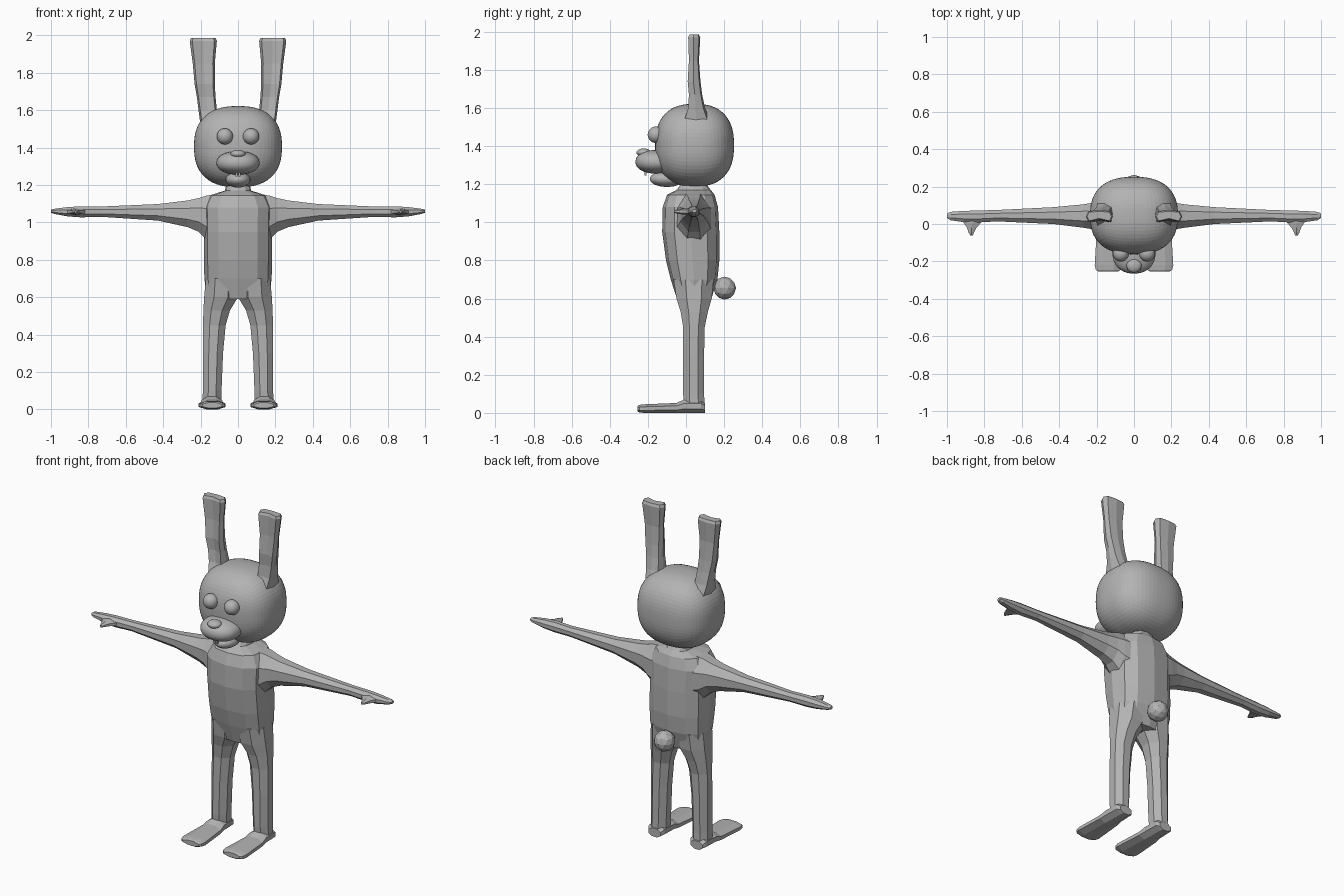
import bpy, bmesh, math
from mathutils import Vector

grey = bpy.data.materials.new("plain grey")
grey.diffuse_color = (0.45, 0.45, 0.45, 1)


def finish(bm, name, mirror=False, smooth=False):
    bmesh.ops.recalc_face_normals(bm, faces=bm.faces[:])
    me = bpy.data.meshes.new(name)
    bm.to_mesh(me)
    bm.free()
    ob = bpy.data.objects.new(name, me)
    bpy.context.collection.objects.link(ob)
    me.materials.append(grey)
    for p in me.polygons:
        p.use_smooth = smooth
    if mirror:
        ob.modifiers.new("mirror", 'MIRROR').use_mirror_merge = False
    return ob


# Loft of rounded rings; each ring is (position, a0, a1, b0, b1) across the axis
def loft(name, rings, axis='Z', n=8, half_turn=True, power=1.0, mirror=False, dent=0):
    bm = bmesh.new()
    shift = math.pi / n if half_turn else 0
    raw = []
    for i in range(n):
        t = 2 * math.pi * i / n + shift
        c, s = math.cos(t), math.sin(t)
        raw.append((math.copysign(abs(c) ** power, c), math.copysign(abs(s) ** power, s)))
    m = max(abs(u) for u, v in raw)
    k = max(abs(v) for u, v in raw)
    loops = []
    for p, a0, a1, b0, b1 in rings:
        loop = []
        for i, (u, v) in enumerate(raw):
            a = (a0 + a1) / 2 + u / m * (a1 - a0) / 2
            b = (b0 + b1) / 2 + v / k * (b1 - b0) / 2
            if dent and i == 3 * n // 4:
                b += dent
            co = {'Z': (a, b, p), 'X': (p, a, b), 'Y': (a, p, b)}[axis]
            loop.append(bm.verts.new(co))
        loops.append(loop)
    for A, B in zip(loops, loops[1:]):
        for i in range(n):
            j = (i + 1) % n
            bm.faces.new((A[i], A[j], B[j], B[i]))
    bm.faces.new(loops[0][::-1])
    bm.faces.new(loops[-1])
    return finish(bm, name, mirror)


# Rounded blob made from a subdivided cube
def blob(name, loc, radii, k=2.0, cuts=11, mirror=False, smooth=True):
    bm = bmesh.new()
    bmesh.ops.create_cube(bm, size=2)
    bmesh.ops.subdivide_edges(bm, edges=bm.edges[:], cuts=cuts, use_grid_fill=True)
    for v in bm.verts:
        q = Vector([math.tan(c * math.pi / 4) for c in v.co])
        q /= sum(abs(c) ** k for c in q) ** (1 / k)
        v.co = Vector([loc[i] + q[i] * radii[i] for i in range(3)])
    return finish(bm, name, mirror, smooth)


# Torso and neck
loft("torso", [
    (0.59, -0.165, 0.165, -0.045, 0.13),
    (0.70, -0.18, 0.18, -0.08, 0.165),
    (0.80, -0.182, 0.182, -0.105, 0.175),
    (0.95, -0.182, 0.182, -0.125, 0.175),
    (1.08, -0.185, 0.185, -0.122, 0.168),
    (1.145, -0.15, 0.15, -0.10, 0.15),
    (1.17, -0.07, 0.07, -0.05, 0.13),
    (1.21, -0.06, 0.06, -0.02, 0.10)], n=12, half_turn=False, power=0.8)

# Legs
loft("leg", [
    (0.03, 0.09, 0.19, -0.01, 0.098),
    (0.10, 0.088, 0.188, -0.015, 0.095),
    (0.30, 0.08, 0.188, -0.015, 0.095),
    (0.45, 0.066, 0.187, -0.015, 0.098),
    (0.53, 0.043, 0.185, -0.028, 0.115),
    (0.60, 0.0, 0.181, -0.05, 0.135),
    (0.70, 0.0, 0.172, -0.065, 0.145)], mirror=True)

# Long flat feet
loft("foot", [
    (0.10, 0.10, 0.18, 0.0, 0.05),
    (0.08, 0.088, 0.192, 0.0, 0.07),
    (-0.01, 0.085, 0.195, 0.0, 0.07),
    (-0.05, 0.08, 0.20, 0.0, 0.052),
    (-0.22, 0.066, 0.21, 0.0, 0.045),
    (-0.245, 0.072, 0.204, 0.002, 0.042),
    (-0.255, 0.085, 0.19, 0.008, 0.036)], axis='Y', mirror=True)

# Arms ending in mitten hands
loft("arm", [
    (0.09, -0.07, 0.14, 0.87, 1.155),
    (0.17, -0.045, 0.125, 0.91, 1.143),
    (0.21, -0.03, 0.115, 0.95, 1.13),
    (0.27, -0.02, 0.105, 0.975, 1.117),
    (0.43, 0.0, 0.09, 1.01, 1.098),
    (0.73, 0.014, 0.075, 1.03, 1.085),
    (0.84, 0.008, 0.072, 1.027, 1.086),
    (0.91, 0.01, 0.07, 1.032, 1.082),
    (0.98, 0.02, 0.065, 1.045, 1.073),
    (1.00, 0.032, 0.056, 1.052, 1.068)], axis='X', mirror=True)

loft("thumb", [
    (0.04, 0.80, 0.925, 1.04, 1.075),
    (0.005, 0.82, 0.91, 1.04, 1.075),
    (-0.02, 0.842, 0.893, 1.042, 1.072),
    (-0.045, 0.855, 0.885, 1.046, 1.068),
    (-0.062, 0.862, 0.875, 1.05, 1.063)], axis='Y', n=6, mirror=True)

# Head and face
blob("head", (0, 0.045, 1.405), (0.235, 0.207, 0.217), k=2.45, cuts=15, smooth=False)
blob("eye", (0.07, -0.158, 1.46), (0.043, 0.043, 0.043), mirror=True)
blob("muzzle", (0, -0.155, 1.318), (0.115, 0.11, 0.062), k=2.2)
blob("nose", (0, -0.222, 1.366), (0.04, 0.038, 0.022))
blob("lower_jaw", (0, -0.10, 1.228), (0.066, 0.09, 0.042))

# Front teeth
loft("tooth", [
    (1.245, 0.002, 0.014, -0.218, -0.208),
    (1.29, 0.001, 0.015, -0.22, -0.206)], n=4, mirror=True)

# Tall ears, hollowed on the front
loft("ear", [
    (1.50, 0.085, 0.20, -0.03, 0.14),
    (1.54, 0.098, 0.203, -0.022, 0.125),
    (1.60, 0.113, 0.211, 0.002, 0.10),
    (1.67, 0.12, 0.22, 0.008, 0.085),
    (1.74, 0.124, 0.232, 0.002, 0.076),
    (1.85, 0.124, 0.242, 0.01, 0.068),
    (1.97, 0.113, 0.258, 0.005, 0.075),
    (1.985, 0.12, 0.252, 0.012, 0.068)],
    half_turn=False, power=0.6, mirror=True, dent=0.018)

# Round tail
bm = bmesh.new()
bmesh.ops.create_icosphere(bm, subdivisions=2, radius=0.06)
bmesh.ops.translate(bm, verts=bm.verts[:], vec=(0, 0.203, 0.655))
finish(bm, "tail")
